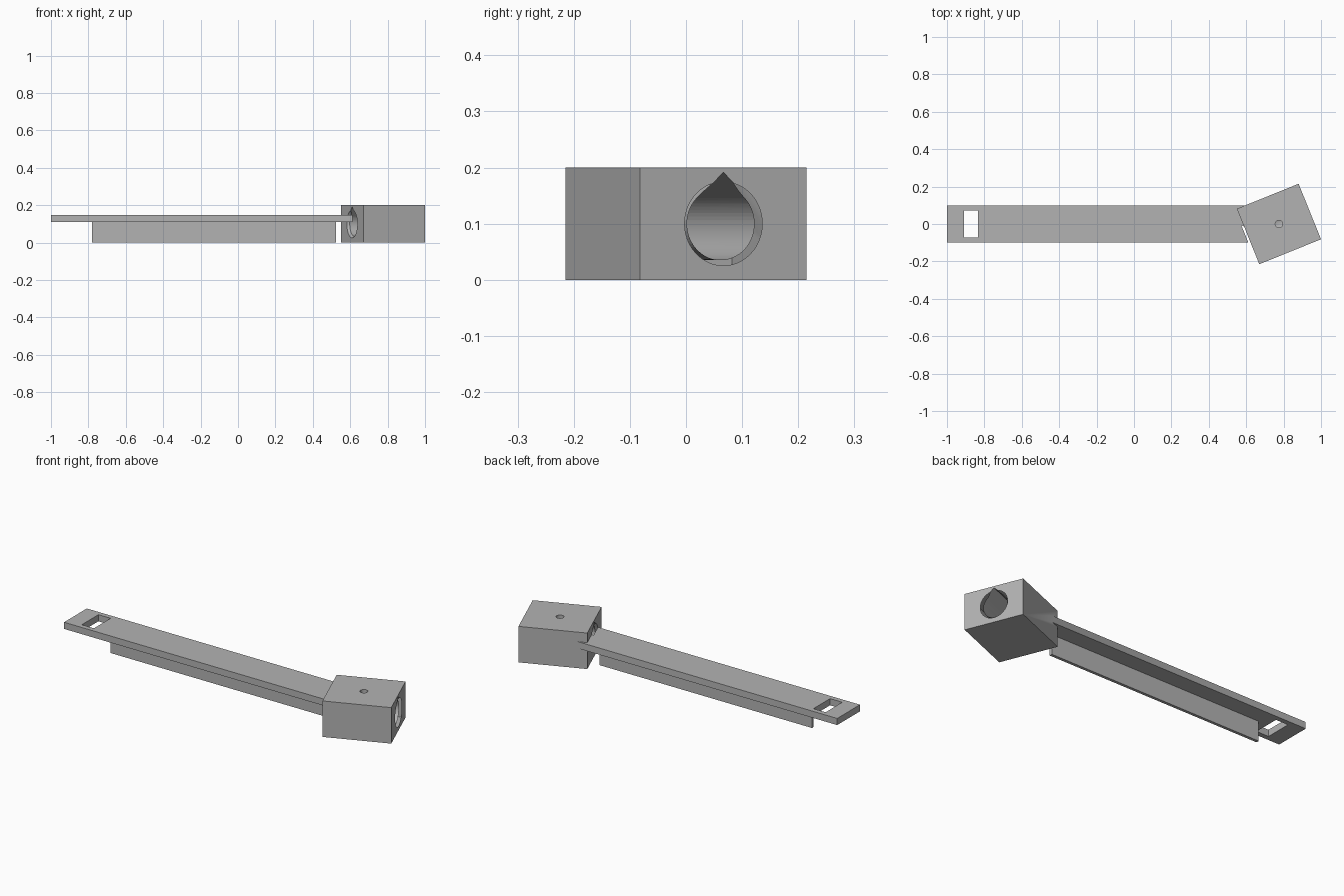
import bpy, bmesh
from math import radians, pi, sin, cos, sqrt
from mathutils import Matrix

default = bpy.data.objects.get("Cube")
if default:
    bpy.data.objects.remove(default, do_unlink=True)

grey = bpy.data.materials.new("plain_grey")
grey.use_nodes = True
colour = (0.45, 0.45, 0.45, 1)
grey.diffuse_color = colour
grey.node_tree.nodes["Principled BSDF"].inputs["Base Color"].default_value = colour

# The head is turned about the vertical axis
HEAD = Matrix.Translation((0.775, 0, 0.1)) @ Matrix.Rotation(radians(22), 4, 'Z')
LENGTH, WIDTH, HEIGHT = 0.356, 0.32, 0.2
BORE, CLEAR = 0.065, 0.011


def make(name, bm, matrix=None):
    if matrix is not None:
        bm.transform(matrix)
    bmesh.ops.recalc_face_normals(bm, faces=bm.faces)
    mesh = bpy.data.meshes.new(name)
    bm.to_mesh(mesh)
    bm.free()
    mesh.materials.append(grey)
    obj = bpy.data.objects.new(name, mesh)
    bpy.context.collection.objects.link(obj)
    return obj


def box(name, x, y, z, matrix=None):
    bm = bmesh.new()
    bmesh.ops.create_cube(bm, size=1)
    for v in bm.verts:
        v.co = [lo + (c + 0.5) * (hi - lo) for c, (lo, hi) in zip(v.co, (x, y, z))]
    return make(name, bm, matrix)


def cone(name, r1, r2, depth, matrix, sides=64):
    bm = bmesh.new()
    bmesh.ops.create_cone(bm, cap_ends=True, segments=sides,
                          radius1=r1, radius2=r2, depth=depth)
    return make(name, bm, matrix)


def teardrop(name, radius, length, matrix):
    # Round bore with a 45 degree pointed roof, running along x
    bm = bmesh.new()
    steps = 48
    outline = [(0, radius * sqrt(2))]
    for i in range(steps + 1):
        a = radians(135 + 270 * i / steps)
        outline.append((radius * cos(a), radius * sin(a)))
    face = bm.faces.new([bm.verts.new((-length / 2, y, z)) for y, z in outline])
    ext = bmesh.ops.extrude_face_region(bm, geom=[face])["geom"]
    bmesh.ops.translate(bm, vec=(length, 0, 0),
                        verts=[g for g in ext if isinstance(g, bmesh.types.BMVert)])
    if face.is_valid is False or len(bm.faces) < len(outline) + 2:
        bmesh.ops.holes_fill(bm, edges=bm.edges)
    return make(name, bm, matrix)


def combine(target, tool, operation):
    mod = target.modifiers.new(operation, 'BOOLEAN')
    mod.operation = operation
    mod.solver = 'EXACT'
    mod.object = tool
    bpy.context.view_layer.objects.active = target
    bpy.ops.object.modifier_apply(modifier=mod.name)
    bpy.data.objects.remove(tool, do_unlink=True)


# Flat arm with its slot, merged into the head block
body = box("arm_and_head_block", (-LENGTH / 2, LENGTH / 2), (-WIDTH / 2, WIDTH / 2),
           (-HEIGHT / 2, HEIGHT / 2), HEAD)
arm = box("arm", (-1, 0.66), (-0.1, 0.1), (0.11, 0.147))
combine(arm, box("slot", (-0.91, -0.835), (-0.073, 0.073), (0, 0.3)), 'DIFFERENCE')
combine(body, arm, 'UNION')

# Bore through the head, trimming the arm end as well
combine(body, teardrop("bore", BORE, LENGTH + 2 * CLEAR, HEAD), 'DIFFERENCE')

# Countersink at both mouths of the bore
depth = 0.03
for side in (-1, 1):
    place = (HEAD @ Matrix.Translation((side * (LENGTH / 2 + CLEAR - depth / 2), 0, 0))
             @ Matrix.Rotation(-side * pi / 2, 4, 'Y'))
    combine(body, cone("countersink", 0.083, 0.06, depth, place), 'DIFFERENCE')

# Small screw hole from the top into the bore
combine(body, cone("screw_hole", 0.02, 0.02, 0.2,
                   HEAD @ Matrix.Translation((0, 0, 0.1)), 32), 'DIFFERENCE')

# Thin stiffening rib under the arm
rib = box("rib", (-0.78, 0.525), (-0.008, 0.008), (0, 0.112))

for obj in (body, rib):
    bpy.ops.object.select_all(action='DESELECT')
    obj.select_set(True)
    bpy.context.view_layer.objects.active = obj
    bpy.ops.object.shade_smooth_by_angle(angle=radians(30))
